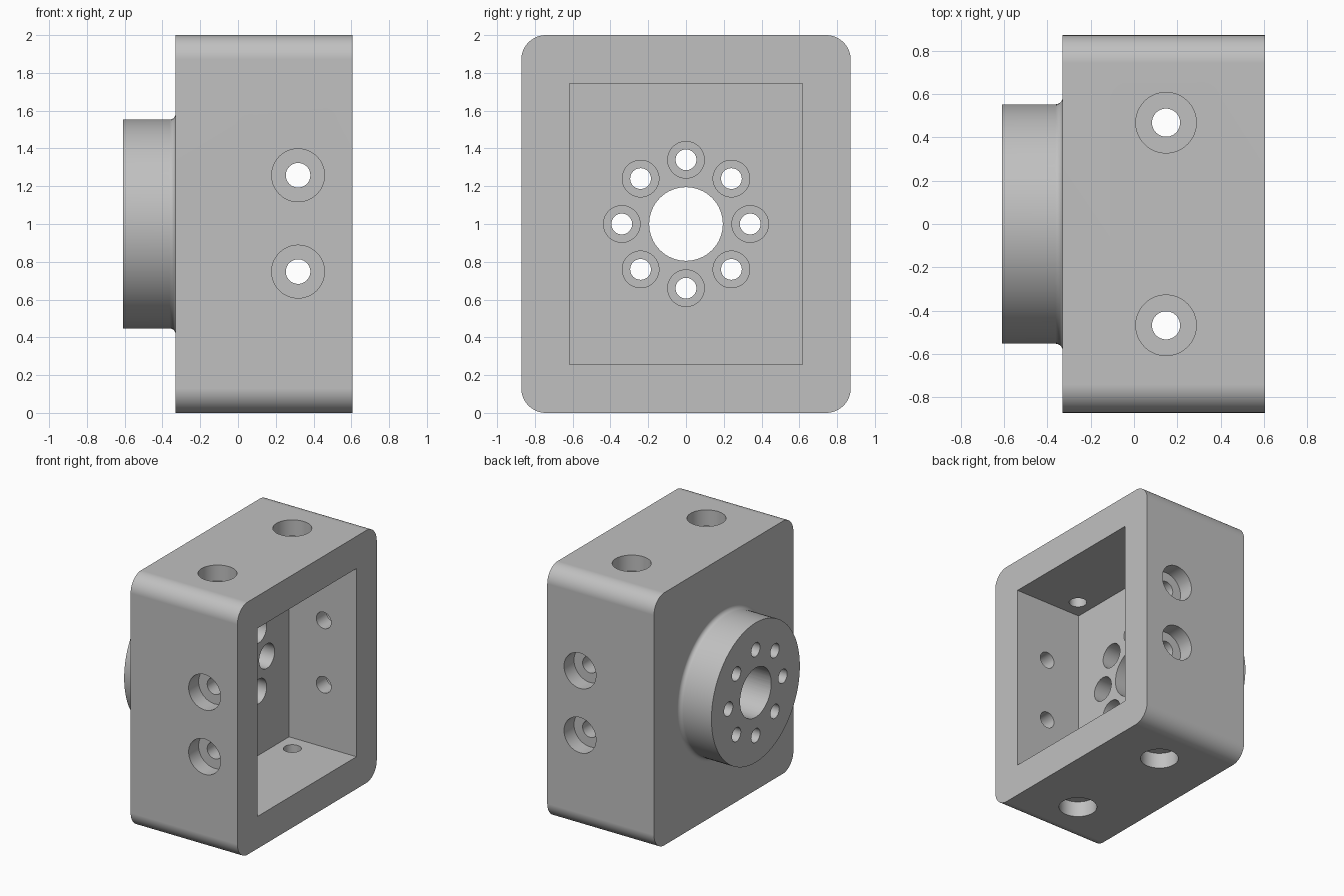
import bpy, bmesh
from math import sin, cos, pi, radians
from mathutils import Matrix, Vector

default = bpy.data.objects.get("Cube")
if default:
    bpy.data.objects.remove(default)

# Main sizes
X0, X1 = -0.33, 0.605        # back and open face of the housing
TIP = -0.61                  # outer face of the round boss
FLOOR = 0.015                # pocket floor
HALF_Y, MID = 0.872, 1.0     # half width, centre height

metal = bpy.data.materials.new("machined grey")
metal.use_nodes = True
colour = (0.53, 0.53, 0.53, 1)
metal.diffuse_color = colour
metal.node_tree.nodes["Principled BSDF"].inputs["Base Color"].default_value = colour


def finish(bm, name):
    bmesh.ops.recalc_face_normals(bm, faces=bm.faces)
    mesh = bpy.data.meshes.new(name)
    bm.to_mesh(mesh)
    bm.free()
    mesh.materials.append(metal)
    obj = bpy.data.objects.new(name, mesh)
    bpy.context.collection.objects.link(obj)
    return obj


def box(bm, lo, hi):
    lo, hi = Vector(lo), Vector(hi)
    mat = Matrix.Translation((lo + hi) / 2) @ Matrix.Diagonal((*(hi - lo), 1))
    return bmesh.ops.create_cube(bm, size=1, matrix=mat)["verts"]


def lathe(bm, profile, origin, axis, steps=48):
    """Revolve (distance, radius) points about an axis; ends lie on the axis."""
    origin, axis = Vector(origin), Vector(axis)
    side = axis.orthogonal().normalized()
    verts = [bm.verts.new(origin + axis * d + side * r) for d, r in profile]
    edges = [bm.edges.new(pair) for pair in zip(verts, verts[1:])]
    made = bmesh.ops.spin(bm, geom=verts + edges, cent=origin, axis=axis,
                          angle=2 * pi, steps=steps, use_merge=True)
    bmesh.ops.remove_doubles(bm, verts=bm.verts, dist=1e-5)


def stepped_pin(bm, origin, axis, r_big, depth, r_small, length, lead=0.1):
    lathe(bm, [(-lead, 0), (-lead, r_big), (depth, r_big), (depth, r_small),
               (length, r_small), (length, 0)], origin, axis)


def combine(target, tool, operation):
    mod = target.modifiers.new(operation.lower(), 'BOOLEAN')
    mod.object, mod.operation, mod.solver = tool, operation, 'EXACT'
    bpy.context.view_layer.objects.active = target
    bpy.ops.object.modifier_apply(modifier=mod.name)
    bpy.data.objects.remove(tool)


# Housing block with four rounded long edges
bm = bmesh.new()
box(bm, (X0, -HALF_Y, 0), (X1, HALF_Y, 2 * MID))
long_edges = [e for e in bm.edges if abs(e.verts[0].co.x - e.verts[1].co.x) > 0.1]
bmesh.ops.bevel(bm, geom=long_edges, offset=0.13, segments=12, profile=0.5,
                affect='EDGES')
housing = finish(bm, "bearing_housing")

# Round boss with a small fillet where it meets the block
bm = bmesh.new()
R, F = 0.553, 0.032
fillet = [(X0 - F + F * sin(a), R + F - F * cos(a))
          for a in (radians(15 * i) for i in range(7))]
lathe(bm, [(TIP, 0), (TIP, R)] + fillet + [(X0 + 0.1, R + F), (X0 + 0.1, 0)],
      (0, 0, MID), (1, 0, 0), 96)
combine(housing, finish(bm, "boss"), 'UNION')

# Rectangular pocket
bm = bmesh.new()
box(bm, (FLOOR, -0.618, MID - 0.745), (X1 + 0.1, 0.618, MID + 0.745))
combine(housing, finish(bm, "pocket_cutter"), 'DIFFERENCE')

# Shaft bore, ring of bolt holes and counterbored wall holes
bm = bmesh.new()
lathe(bm, [(TIP - 0.1, 0), (TIP - 0.1, 0.195), (0.1, 0.195), (0.1, 0)],
      (0, 0, MID), (1, 0, 0), 64)
for i in range(8):
    a = i * pi / 4
    stepped_pin(bm, (FLOOR, 0.34 * cos(a), MID + 0.34 * sin(a)), (-1, 0, 0),
                0.097, 0.345, 0.055, 0.8)
for s in (-1, 1):
    for t in (-1, 1):
        stepped_pin(bm, (0.318, s * HALF_Y, MID + 0.003 + t * 0.255), (0, -s, 0),
                    0.14, 0.125, 0.065, 0.3)
        stepped_pin(bm, (0.148, t * 0.468, MID + s * MID), (0, 0, -s),
                    0.14, 0.125, 0.065, 0.3)
combine(housing, finish(bm, "hole_cutter"), 'DIFFERENCE')

# Smooth curves, crisp edges and flat walls
bpy.ops.object.select_all(action='DESELECT')
housing.select_set(True)
bpy.context.view_layer.objects.active = housing
bpy.ops.object.shade_smooth_by_angle(angle=radians(30))
weighted = housing.modifiers.new("flat walls", 'WEIGHTED_NORMAL')
weighted.keep_sharp = True
